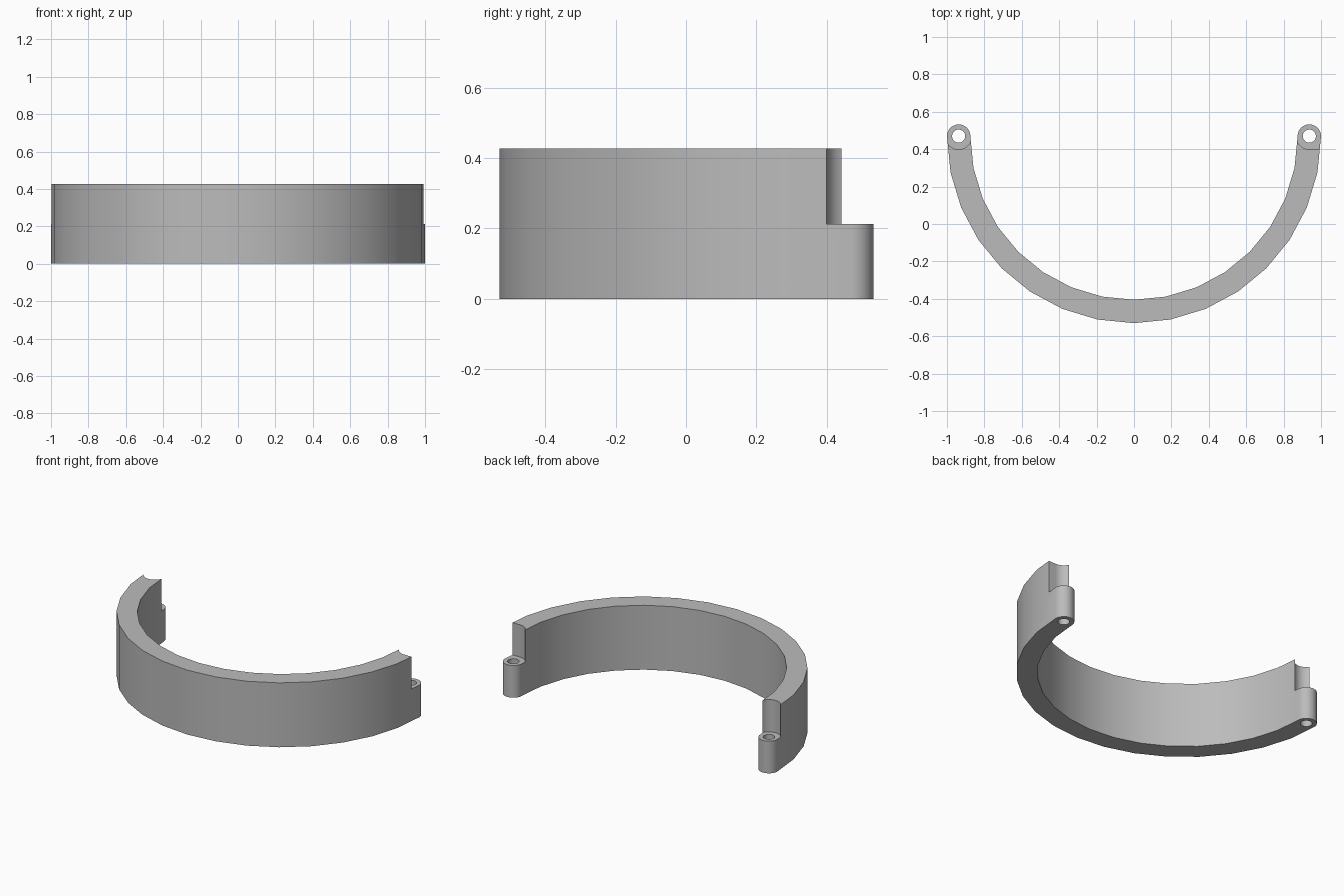
import bpy, bmesh
from math import sin, cos, pi
from mathutils import Matrix

cube = bpy.data.objects.get("Cube")
if cube:
    bpy.data.objects.remove(cube, do_unlink=True)

R_OUT, R_IN = 1.0, 0.875          # ring radii
YC = 0.47                         # ring centre and hinge line
HEIGHT, STEP = 0.427, 0.213       # full height, knuckle height
HINGE_X = (R_OUT + R_IN) / 2
KNUCKLE_R = (R_OUT - R_IN) / 2
NOTCH_R, HOLE_R = 0.071, 0.035

grey = bpy.data.materials.new("grey")
grey.use_nodes = True
colour = (0.5, 0.5, 0.5, 1)
grey.diffuse_color = colour
grey.node_tree.nodes["Principled BSDF"].inputs["Base Color"].default_value = colour


def make_object(name, bm):
    mesh = bpy.data.meshes.new(name)
    bmesh.ops.recalc_face_normals(bm, faces=bm.faces[:])
    bm.to_mesh(mesh)
    bm.free()
    mesh.materials.append(grey)
    obj = bpy.data.objects.new(name, mesh)
    bpy.context.collection.objects.link(obj)
    return obj


def arc(cx, radius, start, end, steps):
    """Points on an arc, both ends included."""
    angles = [start + (end - start) * i / steps for i in range(steps + 1)]
    return [(cx + radius * cos(a), YC + radius * sin(a)) for a in angles]


def cylinder(name, x, radius, z0, z1):
    bm = bmesh.new()
    bmesh.ops.create_cone(bm, cap_ends=True, segments=48, radius1=radius,
                          radius2=radius, depth=z1 - z0,
                          matrix=Matrix.Translation((x, YC, (z0 + z1) / 2)))
    return make_object(name, bm)


def box(name, low, high):
    bm = bmesh.new()
    size = [b - a for a, b in zip(low, high)]
    middle = [(a + b) / 2 for a, b in zip(low, high)]
    bmesh.ops.create_cube(bm, size=1, matrix=Matrix.Translation(middle)
                          @ Matrix.Diagonal((*size, 1)))
    return make_object(name, bm)


# Half ring with rounded knuckle ends, extruded from one outline
outline = arc(0, R_OUT, -pi, 0, 16)
outline += arc(HINGE_X, KNUCKLE_R, 0, pi, 24)[1:-1]
outline += arc(0, R_IN, 0, -pi, 16)
outline += arc(-HINGE_X, KNUCKLE_R, 0, pi, 24)[1:-1]
bm = bmesh.new()
base = bm.faces.new([bm.verts.new((x, y, 0)) for x, y in outline])
top = bmesh.ops.extrude_face_region(bm, geom=[base], use_keep_orig=True)
bmesh.ops.translate(bm, vec=(0, 0, HEIGHT),
                    verts=[v for v in top["geom"] if isinstance(v, bmesh.types.BMVert)])
band = make_object("half_ring_band", bm)

# Clearance notches above the knuckles, pin holes, and the relieved left outer corner
cutters = []
for side, sign in (("left", 1), ("right", -1)):
    cutters.append(cylinder(side + "_notch_cutter", sign * HINGE_X, NOTCH_R, STEP, 0.6))
    cutters.append(cylinder(side + "_pin_hole_cutter", sign * HINGE_X, HOLE_R, -0.1, 0.6))
cutters.append(box("left_relief_cutter", (HINGE_X, YC - NOTCH_R, STEP), (1.1, 0.6, 0.6)))

bpy.ops.object.select_all(action="DESELECT")
bpy.context.view_layer.objects.active = band
band.select_set(True)
for cutter in cutters:
    cutter.hide_render = True
    mod = band.modifiers.new("cut", "BOOLEAN")
    mod.operation = "DIFFERENCE"
    mod.solver = "EXACT"
    mod.object = cutter
    bpy.ops.object.modifier_apply(modifier=mod.name)
    bpy.data.objects.remove(cutter, do_unlink=True)

bpy.ops.object.shade_smooth_by_angle(angle=pi / 6)
